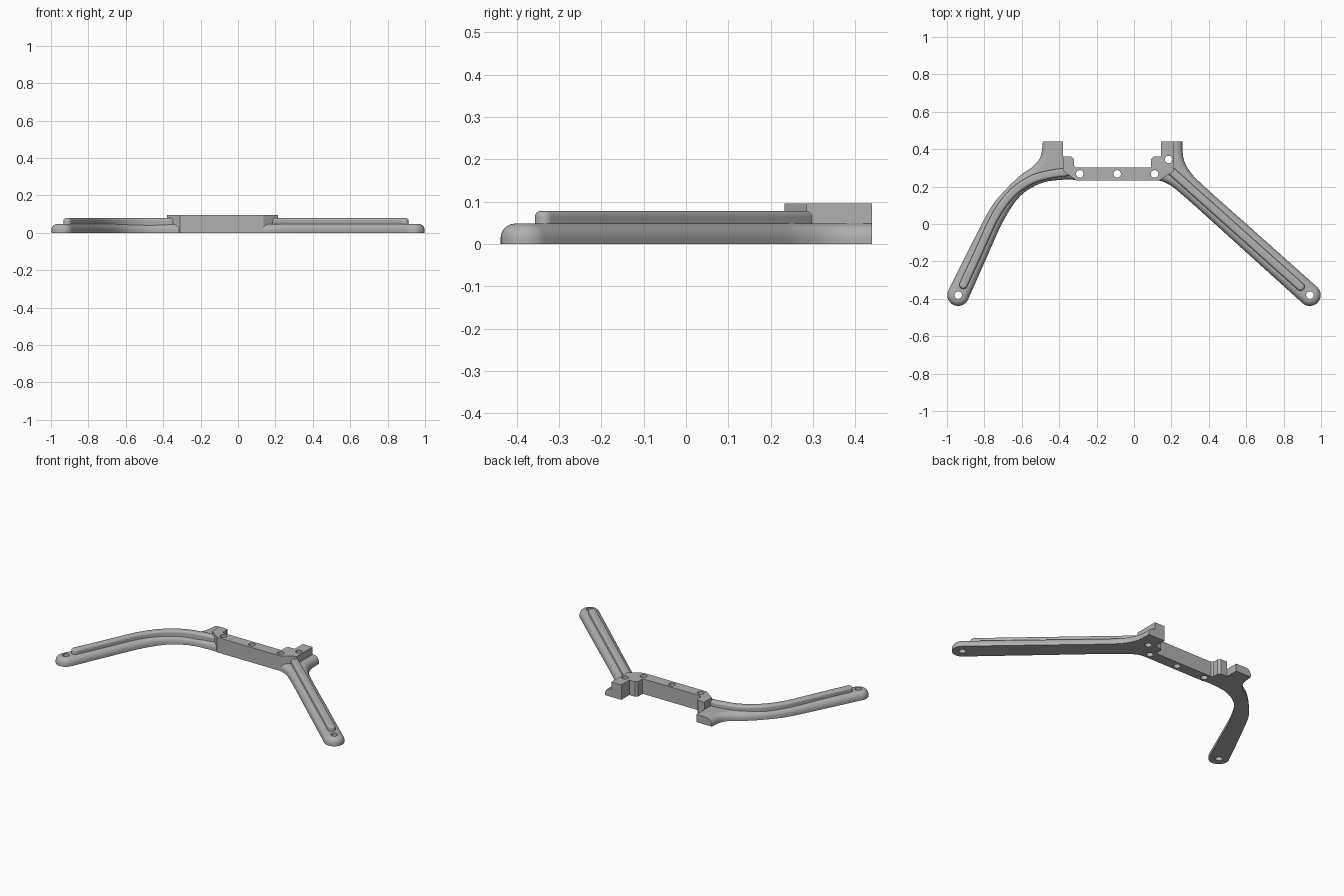
import bpy, bmesh, math
from mathutils import Vector

cube = bpy.data.objects.get("Cube")
if cube:
    bpy.data.objects.remove(cube, do_unlink=True)

grey = bpy.data.materials.new("mid grey plastic")
grey.use_nodes = True
grey.diffuse_color = (0.44, 0.44, 0.44, 1)
grey.node_tree.nodes["Principled BSDF"].inputs["Base Color"].default_value = (0.44, 0.44, 0.44, 1)


def spline(points, steps=8):
    """Smooth curve through points, as (position, outward normal) pairs."""
    p = [Vector(q) for q in points]
    p = [2 * p[0] - p[1]] + p + [2 * p[-1] - p[-2]]
    out = []
    for i in range(1, len(p) - 2):
        a, b, c, d = p[i - 1:i + 3]
        last = i == len(p) - 3
        for k in range(steps + last):
            t = k / steps
            pos = 0.5 * (2 * b + (c - a) * t + (2 * a - 5 * b + 4 * c - d) * t * t
                         + (3 * b - a - 3 * c + d) * t ** 3)
            tan = 0.5 * ((c - a) + 2 * (2 * a - 5 * b + 4 * c - d) * t
                         + 3 * (3 * b - a - 3 * c + d) * t * t)
            out.append((pos, Vector((tan.y, -tan.x)).normalized()))
    return out


def arc(centre, radius, start, sweep=180, steps=20):
    out = []
    for k in range(steps + 1):
        a = math.radians(start + sweep * k / steps)
        n = Vector((math.cos(a), math.sin(a)))
        out.append((Vector(centre) + radius * n, n))
    return out


def fixed(*points):
    return [(Vector(q), Vector((0, 0))) for q in points]


def slab(name, outline, bottom, top, radius=0.0, steps=8):
    """Upright slab whose top rim is rounded along the outline normals."""
    levels = [(0, bottom)]
    if radius:
        for k in range(steps + 1):
            a = math.pi / 2 * k / steps
            levels.append((radius * (1 - math.cos(a)), top - radius + radius * math.sin(a)))
    else:
        levels.append((0, top))
    bm = bmesh.new()
    rings = [[bm.verts.new((*(p - n * d), z)) for p, n in outline] for d, z in levels]
    count = len(outline)
    for low, high in zip(rings, rings[1:]):
        for i in range(count):
            j = (i + 1) % count
            bm.faces.new((low[i], low[j], high[j], high[i]))
    bm.faces.new(rings[0][::-1])
    bm.faces.new(rings[-1])
    mesh = bpy.data.meshes.new(name)
    bm.to_mesh(mesh)
    bm.free()
    mesh.materials.append(grey)
    obj = bpy.data.objects.new(name, mesh)
    bpy.context.collection.objects.link(obj)
    return obj


def rib_outline(path, half):
    """Round-ended strip around a centre path."""
    line = spline(path)
    right = [(p + n * half, n) for p, n in line]
    left = [(p - n * half, -n) for p, n in reversed(line)]
    end_n, start_n = line[-1][1], line[0][1]
    ang = lambda v: math.degrees(math.atan2(v.y, v.x))
    return (right + arc(line[-1][0], half, ang(end_n))[1:-1]
            + left + arc(line[0][0], half, ang(-start_n))[1:-1])


ARM_TOP, RIB_TOP, BLOCK_TOP = 0.048, 0.078, 0.095
END_R, ROUND = 0.058, 0.034
right_tip, left_tip = (-0.94, -0.38), (0.94, -0.38)

# Curved arm with its flared rear tab
cap = arc(right_tip, END_R, 154.5)
inner = spline([cap[-1][0], (-0.795, -0.196), (-0.70, 0.013), (-0.61, 0.147),
                (-0.50, 0.217), (-0.39, 0.236), (-0.30, 0.236)])
outer = spline([(-0.487, 0.44), (-0.5, 0.36), (-0.54, 0.308), (-0.61, 0.258),
                (-0.69, 0.18), (-0.77, 0.08), (-0.88, -0.13), cap[0][0]])
outer[0] = (outer[0][0], Vector((-1, 0)))
curved_arm = slab("curved_arm", cap + inner[1:] + fixed((-0.38, 0.30), (-0.38, 0.44))
                  + outer[:-1], 0, ARM_TOP, ROUND)

# Straight arm with its flared rear tab
cap = arc(left_tip, END_R, -131.9)
outer = spline([cap[-1][0], (0.68, -0.07), (0.38, 0.197), (0.30, 0.28),
                (0.265, 0.35), (0.258, 0.44)])
outer[-1] = (outer[-1][0], Vector((1, 0)))
inner = spline([(0.11, 0.236), (0.17, 0.22), (0.26, 0.155), (0.58, -0.133), cap[0][0]])
straight_arm = slab("straight_arm", cap + outer[1:] + fixed((0.2, 0.44), (0.16, 0.30))
                    + inner[:-1], 0, ARM_TOP, ROUND)

# Raised ribs along the arms
curved_rib = slab("curved_rib", rib_outline(
    [(-0.912, -0.325), (-0.84, -0.17), (-0.74, 0.045), (-0.65, 0.165),
     (-0.55, 0.235), (-0.45, 0.265), (-0.36, 0.278)], 0.022), 0.03, RIB_TOP, 0.014)
straight_rib = slab("straight_rib", rib_outline(
    [(0.89, -0.335), (0.19, 0.291)], 0.022), 0.03, RIB_TOP, 0.014)

# Centre bar with its stepped mounting ends
centre_bar = slab("centre_bar", fixed(
    (-0.31, 0.233), (0.135, 0.233), (0.215, 0.285), (0.215, 0.44), (0.145, 0.44),
    (0.145, 0.36), (0.105, 0.36), (0.092, 0.347), (0.092, 0.302), (-0.31, 0.302),
    (-0.322, 0.312), (-0.322, 0.347), (-0.335, 0.36), (-0.38, 0.36), (-0.38, 0.285)),
    0, BLOCK_TOP)

# Screw holes through everything
cutters = [slab("hole_cutter", arc(c, 0.02, 0, 360, 24)[:-1], -0.1, 0.2)
           for c in (right_tip, left_tip, (-0.29, 0.268), (-0.09, 0.268),
                     (0.11, 0.268), (0.185, 0.345))]
for part in (curved_arm, straight_arm, curved_rib, straight_rib, centre_bar):
    bpy.ops.object.select_all(action="DESELECT")
    part.select_set(True)
    bpy.context.view_layer.objects.active = part
    if "rib" not in part.name:
        for cutter in cutters:
            mod = part.modifiers.new("hole", "BOOLEAN")
            mod.operation, mod.solver, mod.object = "DIFFERENCE", "EXACT", cutter
            bpy.ops.object.modifier_apply(modifier=mod.name)
    bpy.ops.object.shade_smooth_by_angle(angle=math.radians(30))
for cutter in cutters:
    bpy.data.objects.remove(cutter, do_unlink=True)
